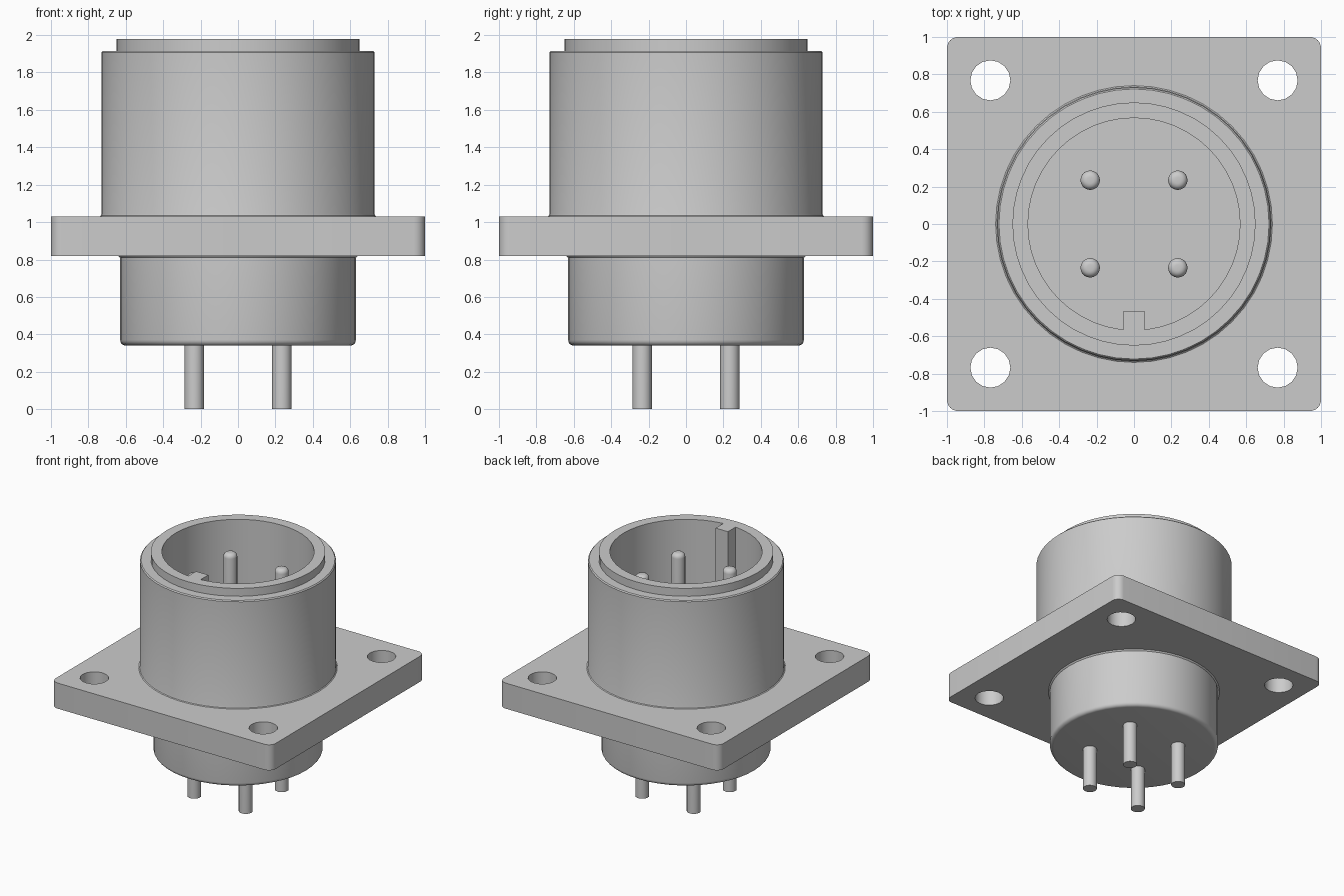
import bpy, bmesh, math
from mathutils import Vector

if "Cube" in bpy.data.objects:
    bpy.data.objects.remove(bpy.data.objects["Cube"], do_unlink=True)

grey = bpy.data.materials.new("light_grey_metal")
grey.use_nodes = True
grey.diffuse_color = (0.6, 0.6, 0.6, 1)
grey.node_tree.nodes["Principled BSDF"].inputs["Base Color"].default_value = (0.6, 0.6, 0.6, 1)


def select(obj):
    bpy.ops.object.select_all(action="DESELECT")
    obj.select_set(True)
    bpy.context.view_layer.objects.active = obj


def finish(obj):
    select(obj)
    obj.data.materials.clear()
    obj.data.materials.append(grey)
    bpy.ops.object.shade_smooth_by_angle(angle=math.radians(35))
    return obj


def arc(cx, cy, r, start, end, steps):
    """Points on a circular arc, angles in degrees."""
    return [(cx + r * math.cos(math.radians(start + (end - start) * i / steps)),
             cy + r * math.sin(math.radians(start + (end - start) * i / steps)))
            for i in range(steps + 1)]


def lathe(name, profile, sides, x=0, y=0):
    """Turn a (radius, height) profile around a vertical axis."""
    bm = bmesh.new()
    verts = [bm.verts.new((r, 0, z)) for r, z in profile]
    edges = [bm.edges.new(pair) for pair in zip(verts, verts[1:])]
    bmesh.ops.spin(bm, geom=verts + edges, cent=(0, 0, 0), axis=(0, 0, 1),
                   angle=math.tau, steps=sides, use_merge=False)
    bmesh.ops.remove_doubles(bm, verts=bm.verts, dist=0.0001)
    bmesh.ops.recalc_face_normals(bm, faces=bm.faces)
    mesh = bpy.data.meshes.new(name)
    bm.to_mesh(mesh)
    bm.free()
    obj = bpy.data.objects.new(name, mesh)
    obj.location = (x, y, 0)
    bpy.context.collection.objects.link(obj)
    return finish(obj)


# Shell: rear barrel, front barrel, stepped rim and open socket
FLOOR, RIM = 1.04, 1.98
shell = ([(0, 0.34)] + arc(0.60, 0.37, 0.03, -90, 0, 5)
         + [(0.63, 0.81), (0.64, 0.82), (0.74, 1.03)]
         + [(0.733, 1.035), (0.73, 1.045), (0.73, 1.907), (0.722, 1.915),
            (0.65, 1.915), (0.65, RIM), (0.567, RIM), (0.567, FLOOR), (0, FLOOR)])
lathe("connector_shell", shell, 48)

# Square flange with rounded corners and four screw holes
curve = bpy.data.curves.new("mounting_flange", "CURVE")
curve.dimensions = "2D"
curve.fill_mode = "BOTH"
curve.extrude = 0.105


def outline(points):
    spline = curve.splines.new("POLY")
    spline.points.add(len(points) - 1)
    for p, (x, y) in zip(spline.points, points):
        p.co = (x, y, 0, 1)
    spline.use_cyclic_u = True


corners = [(1, 1), (-1, 1), (-1, -1), (1, -1)]
border = []
for i, (sx, sy) in enumerate(corners):
    border += arc(sx * 0.94, sy * 0.94, 0.06, 90 * i, 90 * i + 90, 6)
outline(border)
for sx, sy in corners:
    outline(arc(sx * 0.768, sy * 0.768, 0.107, 0, 360, 16)[:-1])
flange = bpy.data.objects.new("mounting_flange", curve)
flange.location.z = 0.925
bpy.context.collection.objects.link(flange)
select(flange)
bpy.ops.object.convert(target="MESH")
flange = bpy.context.object
bm = bmesh.new()
bm.from_mesh(flange.data)
bmesh.ops.remove_doubles(bm, verts=bm.verts, dist=0.0001)
bmesh.ops.recalc_face_normals(bm, faces=bm.faces)
bm.to_mesh(flange.data)
bm.free()
finish(flange)

# Four contact pins with rounded tips
pin = [(0, 0), (0.052, 0)] + arc(0.017, 1.79, 0.035, 0, 90, 5) + [(0, 1.825)]
for sx, sy in corners:
    side = "left" if sx > 0 else "right"
    end = "front" if sy < 0 else "back"
    lathe(f"{end}_{side}_pin", pin, 20, sx * 0.234, sy * 0.234)

# Alignment key on the front inside wall
bpy.ops.mesh.primitive_cube_add(size=1)
key = bpy.context.object
key.name = "alignment_key"
size = Vector((0.112, 0.105, RIM - FLOOR + 0.01))
for v in key.data.vertices:
    v.co = Vector(a * b for a, b in zip(v.co, size))
key.location = (0, -0.5175, (RIM + FLOOR - 0.01) / 2)
finish(key)
